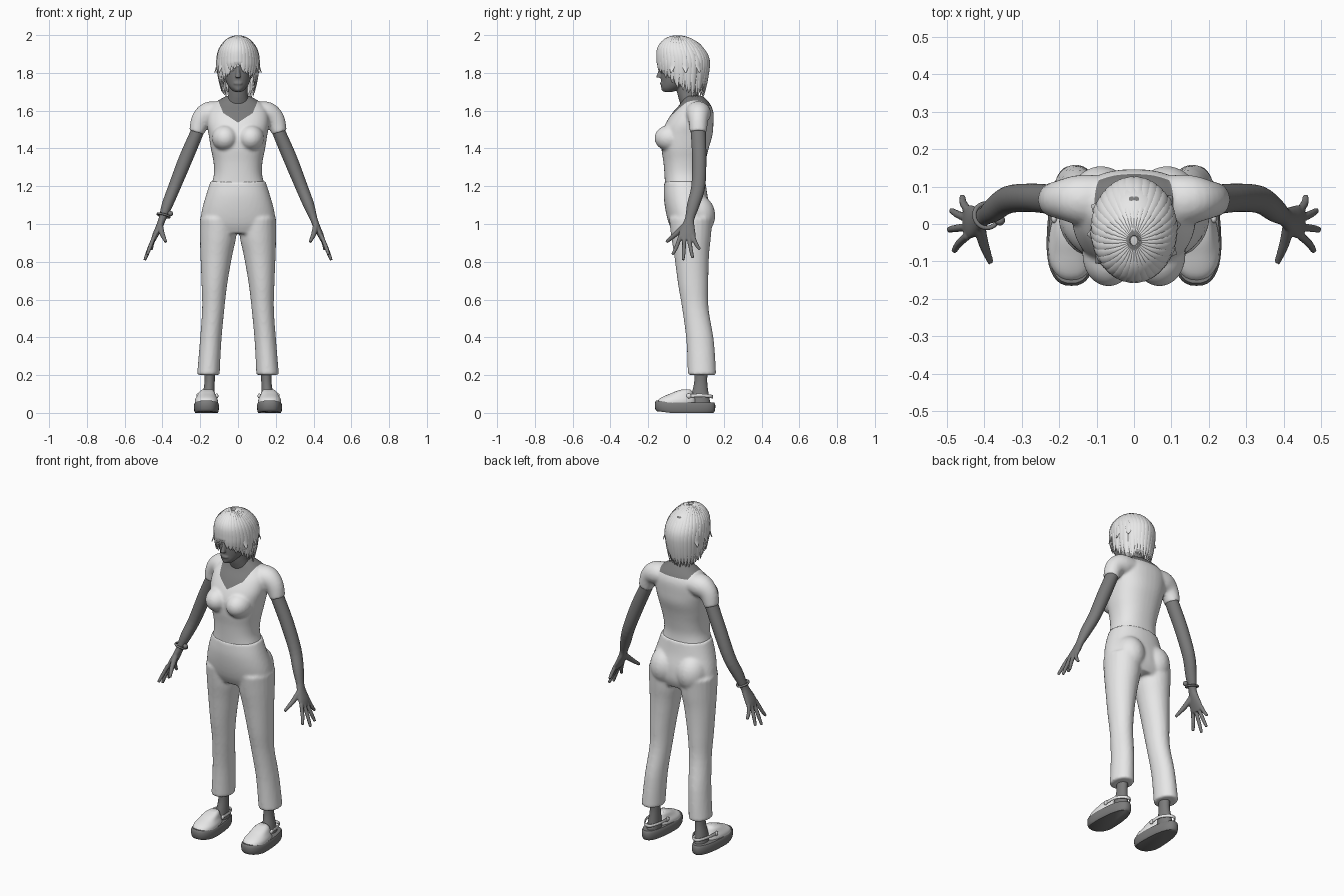
import bpy, bmesh, math, random
from mathutils import Vector, Matrix

random.seed(4)
if "Cube" in bpy.data.objects:
    bpy.data.objects.remove(bpy.data.objects["Cube"])


def material(name, value):
    m = bpy.data.materials.new(name)
    m.use_nodes = True
    m.diffuse_color = (value, value, value, 1)
    m.node_tree.nodes["Principled BSDF"].inputs["Base Color"].default_value = (value, value, value, 1)
    return m


PALE = material("pale_grey", 0.8)
DARK = material("dark_grey", 0.2)
Y, Z = Vector((0, 1, 0)), Vector((0, 0, 1))


def smooth_path(rings, steps=4):
    """Catmull-Rom through rings of (x, y, z, half width, half depth)."""
    p = [rings[0]] + list(rings) + [rings[-1]]
    out = []
    for i in range(1, len(p) - 2):
        for k in range(steps):
            t = k / steps
            out.append([0.5 * (2 * b + (c - a) * t + (2 * a - 5 * b + 4 * c - d) * t * t
                               + (3 * b - a - 3 * c + d) * t ** 3)
                        for a, b, c, d in zip(*p[i - 1:i + 3])])
    return out + [list(rings[-1])]


def loft(bm, rings, side=None, n=24, power=2.0, steps=4):
    """Closed skin over rings; level rings, or square to the path if side is given."""
    rings = smooth_path(rings, steps)
    loops = []
    for i, (x, y, z, a, b) in enumerate(rings):
        u, v = Vector((1, 0, 0)), Y
        if side:
            t = Vector(rings[min(i + 1, len(rings) - 1)][:3]) - Vector(rings[max(i - 1, 0)][:3])
            t.normalize()
            v = (side - t * side.dot(t)).normalized()
            u = v.cross(t)
        loop = []
        for k in range(n):
            c, s = math.cos(math.tau * k / n), math.sin(math.tau * k / n)
            c = math.copysign(abs(c) ** (2 / power), c)
            s = math.copysign(abs(s) ** (2 / power), s)
            loop.append(bm.verts.new(Vector((x, y, z)) + u * a * c + v * b * s))
        loops.append(loop)
    for p, q in zip(loops, loops[1:]):
        for k in range(n):
            bm.faces.new((p[k], p[(k + 1) % n], q[(k + 1) % n], q[k]))
    bm.faces.new(loops[0])
    bm.faces.new(loops[-1])


def ball(bm, centre, radii):
    m = Matrix.Translation(centre) @ Matrix.Diagonal((*radii, 1))
    bmesh.ops.create_uvsphere(bm, u_segments=24, v_segments=16, radius=1, matrix=m)


def finish(name, bm, mat, mirror=False, voxel=0, relax=4):
    bmesh.ops.recalc_face_normals(bm, faces=bm.faces)
    mesh = bpy.data.meshes.new(name)
    bm.to_mesh(mesh)
    bm.free()
    mesh.materials.append(mat)
    ob = bpy.data.objects.new(name, mesh)
    bpy.context.collection.objects.link(ob)
    bpy.ops.object.select_all(action='DESELECT')
    ob.select_set(True)
    bpy.context.view_layer.objects.active = ob
    bpy.ops.object.shade_smooth_by_angle(angle=math.radians(50))
    if mirror:
        ob.modifiers.new("Mirror", 'MIRROR').use_mirror_merge = False
    if voxel:
        r = ob.modifiers.new("Fuse", 'REMESH')
        r.mode, r.voxel_size, r.use_smooth_shade = 'VOXEL', voxel, True
        s = ob.modifiers.new("Relax", 'SMOOTH')
        s.factor, s.iterations = 0.5, relax
    return ob


# Shirt: torso, bust and short sleeves
bm = bmesh.new()
loft(bm, [(0, -.005, 1.18, .15, .105), (0, -.01, 1.26, .128, .104), (0, -.008, 1.33, .13, .112),
          (0, -.005, 1.4, .144, .125), (0, .005, 1.47, .155, .135), (0, .018, 1.53, .165, .127),
          (0, .037, 1.59, .16, .108), (0, .048, 1.63, .135, .083), (0, .045, 1.66, .095, .062),
          (0, .04, 1.68, .055, .045)], n=40, power=2.3)
for s in (1, -1):
    ball(bm, (s * .068, -.082, 1.455), (.07, .085, .07))
    loft(bm, [(s * .08, .06, 1.59, .055, .07), (s * .15, .065, 1.583, .065, .066),
              (s * .195, .065, 1.55, .054, .052), (s * .219, .065, 1.485, .04, .045)], Y)
shirt = finish("shirt", bm, PALE, voxel=.008)

# Neckline: cut a rounded V at the front and a scoop behind, then colour the bare skin
bpy.ops.object.modifier_apply(modifier="Fuse")
bpy.ops.object.modifier_apply(modifier="Relax")
bm = bmesh.new()
bm.from_mesh(shirt.data)
front_lines = [(1.537, .65), (1.4, 2.4)]
cuts = [((0, 0, z), (s * k, 0, -1)) for z, k in front_lines for s in (1, -1)] + [((0, 0, 1.625), (0, 0, 1))]
for co, no in cuts:
    bmesh.ops.bisect_plane(bm, geom=bm.verts[:] + bm.edges[:] + bm.faces[:], plane_co=co, plane_no=no)
shirt.data.materials.append(DARK)
for f in bm.faces:
    c = f.calc_center_median()
    lines = front_lines if c.y < .04 else [(1.625, 0), (1.4, 2.4)]
    f.material_index = int(all(c.z > z + k * abs(c.x) for z, k in lines))
bm.to_mesh(shirt.data)
bm.free()

# Trousers: hips, seat and legs fused
bm = bmesh.new()
loft(bm, [(0, -.006, 1.225, .146, .109), (0, -.002, 1.15, .17, .116), (0, .012, 1.07, .192, .12),
          (0, .022, 1.0, .198, .112), (0, .025, .95, .18, .09)], n=40, power=2.2)
for s in (1, -1):
    ball(bm, (s * .088, .058, 1.045), (.088, .097, .11))
    loft(bm, [(s * .105, .025, 1.03, .097, .115), (s * .106, .027, .93, .096, .105),
              (s * .115, .03, .83, .084, .092), (s * .125, .038, .68, .068, .08),
              (s * .131, .05, .55, .059, .07), (s * .145, .075, .38, .057, .073),
              (s * .157, .085, .2, .06, .075)])
finish("trousers", bm, PALE, voxel=.009)

# Arms with palms, fingers and thumb
bm = bmesh.new()
loft(bm, [(.2, .065, 1.54, .035, .04), (.215, .065, 1.49, .035, .04), (.275, .07, 1.35, .037, .038),
          (.335, .065, 1.2, .033, .037), (.375, .038, 1.1, .029, .033), (.4, .02, 1.03, .02, .025),
          (.415, .012, .99, .018, .034), (.436, .006, .945, .016, .045), (.448, .004, .915, .012, .042)], Y)
for y, tip in ((-.031, (.48, -.072, .838)), (-.008, (.494, -.015, .808)),
               (.015, (.487, .036, .82)), (.037, (.458, .074, .865))):
    x1, y1, z1 = tip
    loft(bm, [(.443, y, .935, .011, .011), ((.453 + x1) / 2, (y + y1) / 2, (.915 + z1) / 2, .0105, .0105),
              (x1, y1, z1, .008, .008)], Y, n=12)
loft(bm, [(.412, 0, .995, .015, .018), (.402, -.05, .95, .014, .014), (.382, -.103, .905, .008, .009)], Y, n=12)
finish("arms", bm, DARK, mirror=True, voxel=.0045, relax=2)

# Head and neck
bm = bmesh.new()
loft(bm, [(0, -.093, 1.7, .022, .025), (0, -.075, 1.72, .043, .056), (0, -.05, 1.75, .062, .082),
          (0, -.03, 1.79, .073, .104), (0, -.02, 1.84, .08, .112), (0, -.02, 1.9, .084, .115),
          (0, -.012, 1.95, .065, .09), (0, 0, 1.98, .02, .03)], n=32)
loft(bm, [(0, .035, 1.62, .065, .06), (0, .008, 1.69, .051, .054), (0, 0, 1.77, .05, .055)])
loft(bm, [(0, -.128, 1.835, .008, .01), (0, -.138, 1.8, .011, .012), (0, -.145, 1.775, .015, .014)], n=12)
ball(bm, (0, -.129, 1.744), (.024, .009, .009))
ball(bm, (0, -.115, 1.715), (.02, .016, .014))
finish("head", bm, DARK, voxel=.005, relax=2)

bm = bmesh.new()
ball(bm, (.03, -.121, 1.815), (.013, .009, .006))
finish("eyes", bm, PALE, mirror=True)

# Hair: cap under two layers of tapering locks combed from the crown
CENTRE, RADII = Vector((0, -.015, 1.865)), (.11, .136, .129)
bm = bmesh.new()
ball(bm, CENTRE, [r * .95 for r in RADII])
face_side = [f for f in bm.faces if f.calc_center_median().y < -.02 and f.calc_center_median().z < 1.88]
bmesh.ops.delete(bm, geom=face_side, context='FACES')
finish("hair_cap", bm, PALE)

bm = bmesh.new()
count = 36
for layer, scale in enumerate((1.0, .94)):
    for i in range(count):
        a = math.tau * (i + .5 + layer / 2) / count - math.pi
        back = min(1, abs(a) / 1.9)
        tip_z = 1.84 - .15 * back + random.uniform(-.02, .015)
        tip_k = 1 - .2 * back
        if layer == 0 and .9 < abs(a) < 2.2 and i % 3 == 0:
            tip_z, tip_k = 1.8, 1.13
        dx, dy = math.sin(a) * RADII[0] * scale, -math.cos(a) * RADII[1] * scale
        path = []
        for deg, w in ((6, .003), (30, .011), (60, .017), (90, .018)):
            t = math.radians(deg)
            path.append((dx * math.sin(t), CENTRE.y + dy * math.sin(t) - .03 * math.cos(t),
                         CENTRE.z + RADII[2] * scale * math.cos(t), .006, w))
        for f, w in ((.55, .015), (1, .002)):
            k = 1 + (tip_k - 1) * f * f
            path.append((dx * k, CENTRE.y + dy * k, CENTRE.z + (tip_z - CENTRE.z) * f, .006 - .004 * f, w))
        loft(bm, path, Vector((math.cos(a), math.sin(a), 0)), n=8, steps=3)
finish("hair_locks", bm, PALE)

# Ankles and heels
bm = bmesh.new()
loft(bm, [(.15, .08, .26, .032, .038), (.15, .078, .17, .027, .034), (.155, .075, .1, .032, .045),
          (.158, .075, .05, .036, .055)])
finish("ankles", bm, DARK, mirror=True)


# Clogs: sole, domed upper, heel strap and strap button
def foot_shape(bm):
    for v in bm.verts:
        v.co.x = .167 + (v.co.x - .167) * (1.03 - 1.1 * v.co.y)
        v.co.z += max(0, -v.co.y - .08) * .12


bm = bmesh.new()
loft(bm, [(.167, -.005, 0, .056, .15), (.167, -.005, .012, .061, .158), (.167, -.005, .042, .062, .16),
          (.167, -.005, .056, .057, .153)], n=40, power=2.5, steps=2)
foot_shape(bm)
finish("clog_soles", bm, DARK, mirror=True)

bm = bmesh.new()
loft(bm, [(.167, -.05, .048, .056, .104), (.167, -.043, .07, .055, .095), (.167, -.03, .092, .046, .072),
          (.165, -.012, .113, .037, .045), (.162, .002, .125, .024, .02)], n=32, power=2.3)
foot_shape(bm)
finish("clog_uppers", bm, PALE, mirror=True)

bm = bmesh.new()
loft(bm, [(.113, .01, .09, .004, .01), (.113, .08, .093, .004, .009), (.135, .128, .088, .004, .009),
          (.16, .14, .086, .004, .01), (.185, .128, .088, .004, .009), (.207, .08, .093, .004, .009),
          (.212, .01, .09, .004, .01)], Z, n=10)
for x in (.112, .213):
    ball(bm, (x, .015, .09), (.008, .013, .013))
finish("clog_straps", bm, PALE, mirror=True)

# Bracelet with a bead on the right wrist
bpy.ops.mesh.primitive_torus_add(major_segments=32, minor_segments=8, major_radius=.033, minor_radius=.006,
                                 location=(-.394, .022, 1.045), rotation=(-.2, .25, 0))
bracelet = bpy.context.object
bracelet.name = "bracelet"
bracelet.data.materials.append(DARK)
bracelet.data.shade_smooth()
bm = bmesh.new()
ball(bm, (-.358, .01, 1.055), (.014, .014, .014))
finish("bracelet_bead", bm, DARK)
